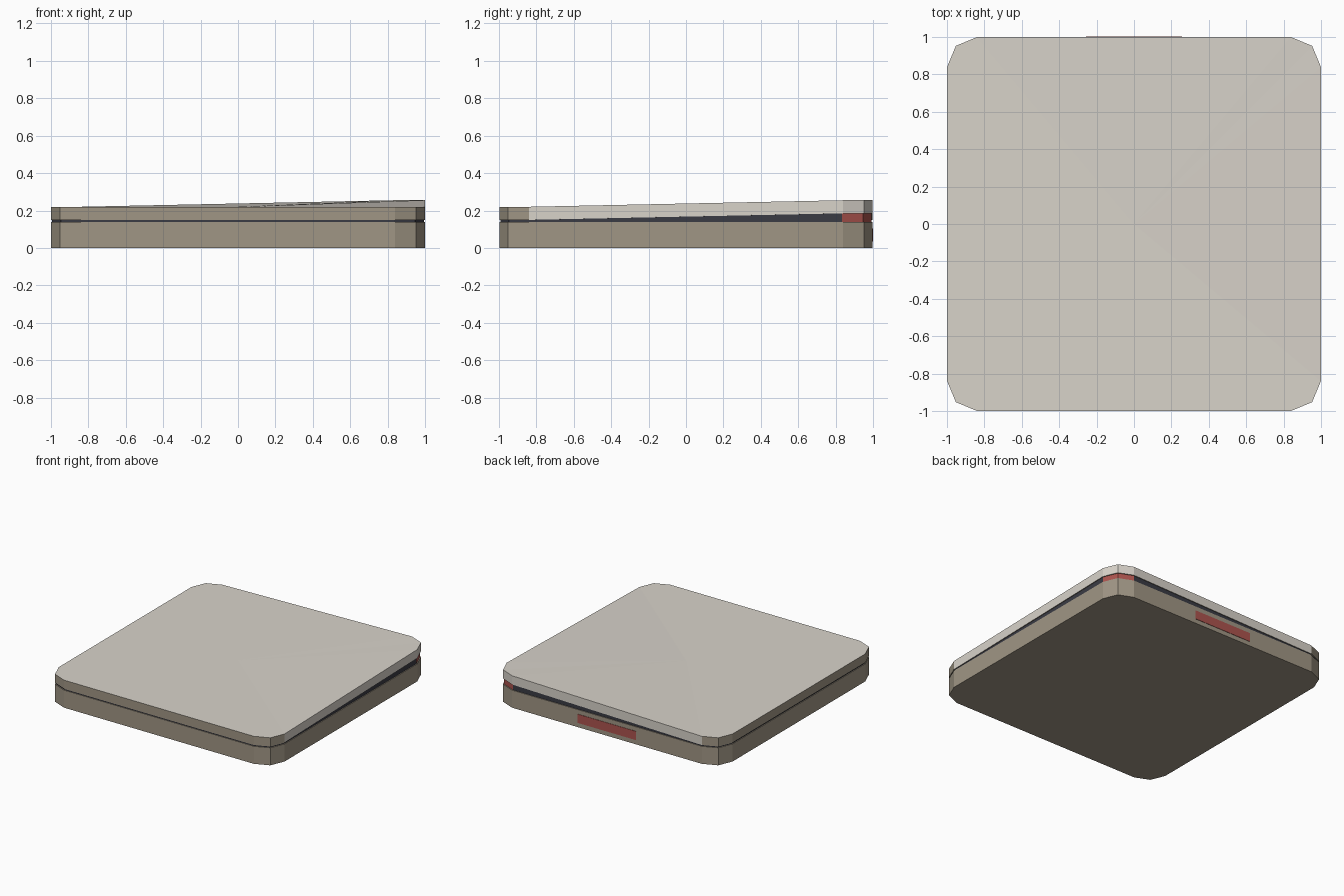
import bpy
import bmesh

cube = bpy.data.objects.get("Cube")
if cube:
    bpy.data.objects.remove(cube, do_unlink=True)


def material(name, r, g, b):
    """Flat material from display values (0-255), stored as linear."""
    col = [((v / 255 + 0.055) / 1.055) ** 2.4 for v in (r, g, b)] + [1.0]
    m = bpy.data.materials.new(name)
    m.use_nodes = True
    m.diffuse_color = col
    m.node_tree.nodes["Principled BSDF"].inputs["Base Color"].default_value = col
    return m


TAN = material("warm tan", 160, 150, 133)
PALE = material("pale stone", 216, 211, 202)
DARK = material("dark slate", 58, 59, 68)
RED = material("dull red", 172, 84, 78)

HALF = 0.998      # half width of the body
LIFT = 0.035      # how far the back left corner is raised


def outline(inset):
    """Counter-clockwise square with two-facet corners."""
    pts = []
    x, y = 1, 1
    corner = [(1.0, 0.84), (0.953, 0.953), (0.84, 1.0)]
    for _ in range(4):
        for a, b in corner:
            px, py = a * x, b * y
            pts.append((px * (HALF - inset), py * (HALF - inset)))
        corner = [(-b, a) for a, b in corner]
    return pts


def lifted(x, y):
    return LIFT if x > 0.5 and y > 0.5 else 0.0


def slab(name, bottom, top, mats, rule, inset=0.0, lift_bottom=False, lift_top=False):
    """Rounded slab with centre-fanned caps; rule picks each face's material."""
    bm = bmesh.new()
    rings = []
    for z, lift in ((bottom, lift_bottom), (top, lift_top)):
        rings.append([bm.verts.new((x, y, z + (lifted(x, y) if lift else 0)))
                      for x, y in outline(inset)])
    low, high = rings
    low_mid = bm.verts.new((0, 0, bottom))
    high_mid = bm.verts.new((0, 0, top))
    n = len(low)
    for i in range(n):
        j = (i + 1) % n
        bm.faces.new((low[i], low[j], high[j], high[i]))
        bm.faces.new((high[i], high[j], high_mid))
        bm.faces.new((low[j], low[i], low_mid))
    bm.normal_update()
    for f in bm.faces:
        f.material_index = rule(f.calc_center_median(), f.normal)
    mesh = bpy.data.meshes.new(name)
    bm.to_mesh(mesh)
    bm.free()
    for m in mats:
        mesh.materials.append(m)
    obj = bpy.data.objects.new(name, mesh)
    bpy.context.collection.objects.link(obj)
    return obj


# Lower body
slab("base", 0.0, 0.14, [TAN], lambda c, n: 0)

# Dark filling between base and cover, red at the raised corner
slab("gap_filling", 0.14, 0.15, [DARK, RED],
     lambda c, n: int(abs(n.z) < 0.5 and c.x > 0.86 and c.y > 0.86),
     inset=0.006, lift_top=True)

# Cover with one raised corner: pale on top and along the raised sides
slab("cover", 0.15, 0.22, [TAN, PALE],
     lambda c, n: int(n.z > 0.5 or (abs(n.z) < 0.5 and c.x + c.y > 0.5)),
     lift_bottom=True, lift_top=True)

# Red plate on the back of the base
bpy.ops.mesh.primitive_cube_add(size=1, location=(0, HALF, 0.07))
plate = bpy.context.object
plate.name = "back_plate"
plate.scale = (0.515, 0.006, 0.07)
plate.data.materials.append(RED)
